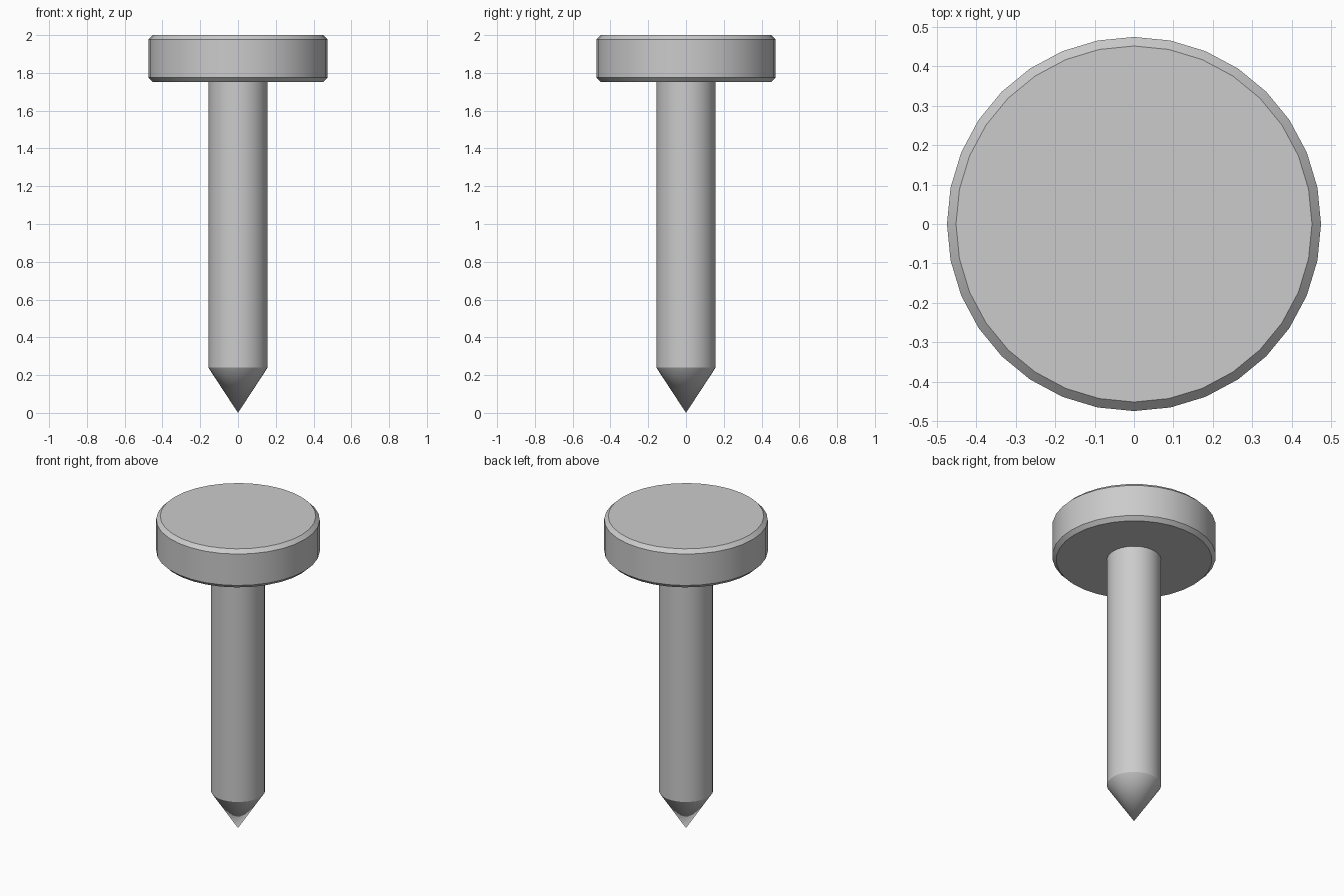
import bpy
import bmesh
import math

SIDES = 32

cube = bpy.data.objects.get("Cube")
if cube:
    bpy.data.objects.remove(cube, do_unlink=True)

# Plain grey metal
metal = bpy.data.materials.new("grey_metal")
metal.use_nodes = True
grey = (0.6, 0.6, 0.6, 1.0)
metal.diffuse_color = grey
metal.node_tree.nodes["Principled BSDF"].inputs["Base Color"].default_value = grey


def turned_part(name, profile):
    """Turn a (radius, height) profile, bottom to top, about the z axis."""
    bm = bmesh.new()
    rings = []
    for radius, z in profile:
        if radius == 0:
            rings.append([bm.verts.new((0, 0, z))] * SIDES)
        else:
            angles = [2 * math.pi * i / SIDES for i in range(SIDES)]
            rings.append([bm.verts.new((radius * math.cos(a), radius * math.sin(a), z))
                          for a in angles])
    for low, high in zip(rings, rings[1:]):
        for i in range(SIDES):
            j = (i + 1) % SIDES
            corners = [low[i], low[j], high[j], high[i]]
            bm.faces.new(list(dict.fromkeys(corners)))
    # Flat caps on open ends
    for ring in (rings[0], rings[-1]):
        if ring[0] is not ring[1]:
            bm.faces.new(ring)
    bmesh.ops.recalc_face_normals(bm, faces=bm.faces)
    mesh = bpy.data.meshes.new(name)
    bm.to_mesh(mesh)
    bm.free()
    mesh.materials.append(metal)
    part = bpy.data.objects.new(name, mesh)
    bpy.context.collection.objects.link(part)
    bpy.ops.object.select_all(action="DESELECT")
    part.select_set(True)
    bpy.context.view_layer.objects.active = part
    bpy.ops.object.shade_smooth_by_angle(angle=math.radians(30))
    return part


# Chamfered disc head
turned_part("head", [(0.452, 1.753), (0.475, 1.776), (0.475, 1.977), (0.452, 2.0)])

# Round shaft with a pointed tip
turned_part("shaft", [(0, 0), (0.157, 0.24), (0.157, 1.753)])
